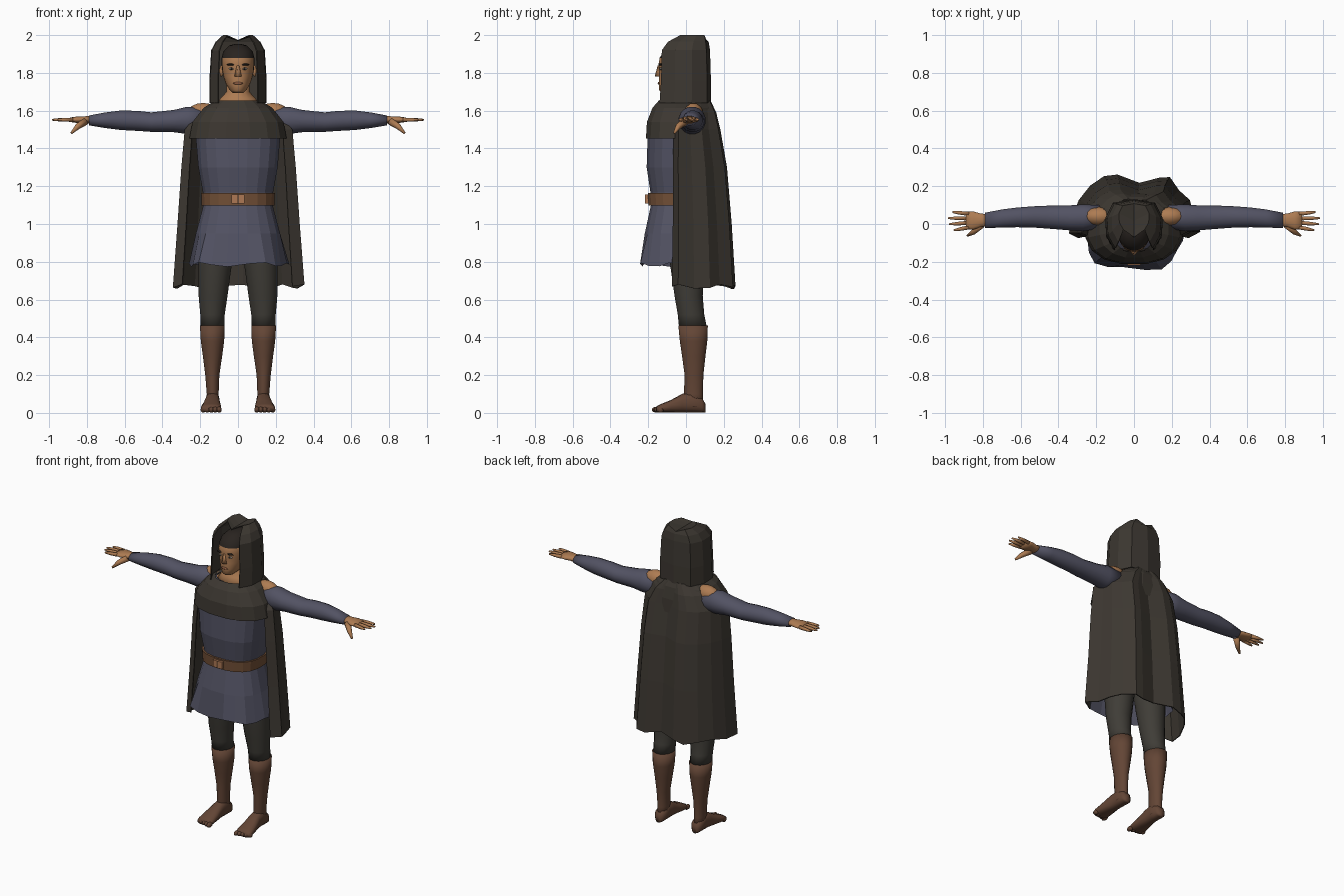
import bpy, bmesh, math
from mathutils import Vector

default = bpy.data.objects.get("Cube")
if default:
    bpy.data.objects.remove(default)


def material(name, red, green, blue):
    mat = bpy.data.materials.new(name)
    mat.use_nodes = True
    mat.diffuse_color = (red, green, blue, 1)
    shader = mat.node_tree.nodes["Principled BSDF"]
    shader.inputs["Base Color"].default_value = (red, green, blue, 1)
    shader.inputs["Roughness"].default_value = 0.9
    return mat


skin = material("skin", 0.42, 0.20, 0.085)
lip = material("lip", 0.30, 0.12, 0.06)
hair = material("dark hair", 0.022, 0.017, 0.014)
eye_white = material("eye white", 0.45, 0.40, 0.34)
cloth = material("blue grey cloth", 0.085, 0.085, 0.125)
cloak = material("dark cloak wool", 0.046, 0.039, 0.031)
hose_grey = material("hose grey", 0.050, 0.046, 0.038)
leather = material("boot leather", 0.125, 0.06, 0.036)
belt_tan = material("belt leather", 0.17, 0.08, 0.038)
bronze = material("buckle bronze", 0.42, 0.19, 0.09)


def finish(name, bm, mat, smooth=False, mirror=False, thick=0, subdivide=0):
    bmesh.ops.recalc_face_normals(bm, faces=bm.faces)
    mesh = bpy.data.meshes.new(name)
    bm.to_mesh(mesh)
    bm.free()
    mesh.materials.append(mat)
    for face in mesh.polygons:
        face.use_smooth = smooth
    obj = bpy.data.objects.new(name, mesh)
    bpy.context.collection.objects.link(obj)
    if mirror:
        mod = obj.modifiers.new("Mirror", "MIRROR")
        mod.use_clip = True
    if thick:
        obj.modifiers.new("Thickness", "SOLIDIFY").thickness = thick
    if subdivide:
        obj.modifiers.new("Smooth", "SUBSURF").levels = subdivide
        obj.modifiers["Smooth"].render_levels = subdivide
    return obj


def loft(name, rings, mat, closed=True, cap=True, **options):
    bm = bmesh.new()
    rows = [[bm.verts.new(p) for p in ring] for ring in rings]
    count = len(rows[0])
    for low, high in zip(rows, rows[1:]):
        for i in range(count if closed else count - 1):
            j = (i + 1) % count
            bm.faces.new((low[i], low[j], high[j], high[i]))
    if closed and cap:
        bm.faces.new(rows[0])
        bm.faces.new(rows[-1])
    return finish(name, bm, mat, **options)


def oval(center, u, v, sides, power=1):
    points = []
    for i in range(sides):
        a = math.tau * (i + 0.5) / sides
        c, s = math.cos(a), math.sin(a)
        c, s = (math.copysign(abs(k) ** power, k) for k in (c, s))
        points.append(Vector(center) + Vector(u) * c + Vector(v) * s)
    return points


def upright(rows, sides=16, power=1):
    """Level rings from rows of height, centre x, half width, front y, back y."""
    return [oval((x, (f + b) / 2, z), (w, 0, 0), (0, (b - f) / 2, 0), sides, power)
            for z, x, w, f, b in rows]


def tube(name, points, radii, mat, sides=8):
    points = [Vector(p) for p in points]
    axis = (points[-1] - points[0]).normalized()
    u = axis.cross(Vector((0, 0, 1))).normalized()
    v = axis.cross(u)
    rings = [oval(p, u * r, v * r, sides) for p, r in zip(points, radii)]
    return loft(name, rings, mat, smooth=True, mirror=True)


def blob(name, center, size, mat, mirror=True):
    bm = bmesh.new()
    bmesh.ops.create_uvsphere(bm, u_segments=12, v_segments=8, radius=1)
    bmesh.ops.scale(bm, vec=size, verts=bm.verts)
    bmesh.ops.translate(bm, vec=center, verts=bm.verts)
    obj = finish(name, bm, mat, smooth=True)
    if mirror:
        obj.modifiers.new("Mirror", "MIRROR")
    return obj


# Legs in hose, with boots from the knee down
loft("hose", upright([
    (0.45, 0.135, 0.063, -0.038, 0.112), (0.52, 0.135, 0.066, -0.045, 0.098),
    (0.62, 0.132, 0.078, -0.062, 0.09), (0.78, 0.122, 0.09, -0.085, 0.10),
    (0.98, 0.105, 0.104, -0.10, 0.12)]), hose_grey, smooth=True, mirror=True)
loft("boot_shaft", upright([
    (0.03, 0.134, 0.036, 0.0, 0.095), (0.10, 0.134, 0.032, -0.012, 0.09),
    (0.2, 0.136, 0.038, -0.008, 0.093), (0.3, 0.135, 0.052, -0.022, 0.104),
    (0.38, 0.135, 0.063, -0.034, 0.114), (0.462, 0.136, 0.067, -0.042, 0.117)]),
    leather, smooth=True, mirror=True)
foot_rows = [(0.103, 0.134, 0.018, 0.045), (0.085, 0.134, 0.036, 0.075),
             (0.03, 0.134, 0.037, 0.108), (-0.02, 0.136, 0.039, 0.098),
             (-0.08, 0.14, 0.049, 0.065), (-0.13, 0.142, 0.054, 0.045),
             (-0.155, 0.142, 0.05, 0.032)]
loft("foot", [oval((x, y, top / 2 + 0.003), (w, 0, 0), (0, 0, top / 2), 14, 0.8)
              for y, x, w, top in foot_rows], leather, smooth=True, mirror=True)
for i in range(5):
    blob("toe", (0.1 + 0.021 * i, -0.155 + 0.005 * i, 0.017),
         (0.014, 0.026 - 0.002 * i, 0.016), leather)

# Tunic with a folded hem
tunic_rings = upright([
    (0.785, 0, 0.262, -0.245, 0.16), (0.95, 0, 0.225, -0.22, 0.15),
    (1.1, 0, 0.185, -0.187, 0.13), (1.17, 0, 0.188, -0.19, 0.13),
    (1.3, 0, 0.212, -0.21, 0.14), (1.46, 0, 0.226, -0.205, 0.14),
    (1.58, 0, 0.2, -0.16, 0.12), (1.63, 0, 0.13, -0.1, 0.1)], 20, 0.8)
for i, point in enumerate(tunic_rings[0]):
    wave = math.cos(i * math.tau / 4)
    point.x *= 1 + 0.05 * wave
    point.y *= 1 + 0.06 * wave
    point.z += 0.012 * math.sin(i * 1.7)
loft("tunic", tunic_rings, cloth, cap=False)

# Belt and buckle
loft("belt", upright([(1.098, 0, 0.194, -0.2, 0.142), (1.165, 0, 0.197, -0.203, 0.142)],
                     20, 0.8), belt_tan, thick=0.012)
for name, x, width, mat in (("buckle", 0, 0.034, bronze), ("buckle_tongue", 0, 0.004, belt_tan)):
    bm = bmesh.new()
    bmesh.ops.create_cube(bm, size=1)
    depth = 0.02 if name == "buckle" else 0.024
    bmesh.ops.scale(bm, vec=(width * 2, depth, 0.046), verts=bm.verts)
    bmesh.ops.translate(bm, vec=(x, -0.206, 1.132), verts=bm.verts)
    finish(name, bm, mat)

# Sleeves: rows of x, front y, back y, bottom z, top z
sleeve_rows = [(0.16, -0.02, 0.1, 1.48, 1.615), (0.27, -0.04, 0.105, 1.475, 1.622),
               (0.34, -0.035, 0.1, 1.485, 1.605), (0.46, -0.025, 0.098, 1.487, 1.592),
               (0.53, -0.02, 0.095, 1.492, 1.6), (0.62, -0.018, 0.088, 1.497, 1.602),
               (0.7, -0.02, 0.078, 1.507, 1.592), (0.79, -0.022, 0.06, 1.522, 1.575)]
loft("sleeve", [oval((x, (f + b) / 2, (lo + hi) / 2), (0, (b - f) / 2, 0),
                     (0, 0, (hi - lo) / 2), 16) for x, f, b, lo, hi in sleeve_rows],
     cloth, smooth=True, mirror=True)
blob("bare_shoulder", (0.185, 0.04, 1.585), (0.085, 0.05, 0.056), skin)

# Hands
palm_rows = [(0.77, 0.02, 0.034, 0.022), (0.81, 0.02, 0.036, 0.019),
             (0.85, 0.018, 0.05, 0.018), (0.89, 0.018, 0.048, 0.012)]
loft("palm", [oval((x, y, 1.552), (0, w, 0), (0, 0, h), 12) for x, y, w, h in palm_rows],
     skin, smooth=True, mirror=True)
for i, tip in enumerate((0.955, 0.98, 0.985, 0.962)):
    start = Vector((0.875, -0.018 + 0.024 * i, 1.552))
    end = Vector((tip, -0.033 + 0.032 * i, 1.552))
    tube("finger", (start, start.lerp(end, 0.6), end), (0.012, 0.01, 0.005), skin)
tube("thumb", ((0.81, -0.005, 1.543), (0.85, -0.042, 1.515), (0.882, -0.062, 1.482)),
     (0.021, 0.015, 0.006), skin)

# Neck and head, hair chosen by position
loft("neck", upright([(1.6, 0, 0.14, -0.11, 0.09), (1.665, 0, 0.095, -0.085, 0.08),
                      (1.70, 0, 0.062, -0.06, 0.07), (1.78, 0, 0.06, -0.06, 0.06)]),
     skin, smooth=True)
head = loft("head", upright([
    (1.695, 0, 0.028, -0.13, -0.05), (1.708, 0, 0.043, -0.142, 0.0),
    (1.74, 0, 0.064, -0.145, 0.05), (1.78, 0, 0.077, -0.143, 0.075),
    (1.815, 0, 0.084, -0.14, 0.085), (1.845, 0, 0.087, -0.146, 0.09),
    (1.88, 0, 0.087, -0.14, 0.09), (1.915, 0, 0.078, -0.118, 0.08),
    (1.945, 0, 0.048, -0.075, 0.05), (1.952, 0, 0.02, -0.04, 0.02)], 28, 0.92),
    skin, smooth=True)
head.data.materials.append(hair)
for face in head.data.polygons:
    spot = face.center
    if spot.z > 1.89 or spot.y > 0 or (spot.z > 1.8 and spot.y > -0.075):
        face.material_index = 1
bm = bmesh.new()
bmesh.ops.create_cone(bm, segments=4, radius1=0.02, radius2=0.006, depth=0.06, cap_ends=True)
for v in bm.verts:
    v.co.y *= 1.0 if v.co.z < 0 else 0.6
bmesh.ops.translate(bm, vec=(0, -0.146, 1.81), verts=bm.verts)
finish("nose", bm, skin, smooth=True)
blob("eye", (0.035, -0.132, 1.822), (0.015, 0.008, 0.006), eye_white)
blob("iris", (0.035, -0.137, 1.822), (0.006, 0.005, 0.006), hair)
blob("eyebrow", (0.037, -0.136, 1.844), (0.024, 0.009, 0.006), hair)
blob("mouth", (0, -0.143, 1.745), (0.026, 0.007, 0.007), lip, mirror=False)
blob("ear", (0.088, -0.015, 1.81), (0.01, 0.018, 0.03), skin)

# Shoulder mantle
loft("mantle", upright([
    (1.452, 0, 0.262, -0.215, 0.165), (1.54, 0, 0.245, -0.21, 0.16),
    (1.615, 0, 0.185, -0.18, 0.145), (1.655, 0, 0.12, -0.145, 0.125)], 16, 0.85),
    cloak, cap=False)


def sheet(rows, columns):
    """Open rings: columns are side and depth fractions of each row's size."""
    return [[Vector((w * s, (f + b) / 2 + d * (b - f) / 2, z)) for s, d in columns]
            for z, w, f, b in rows]


# Cape hanging in folds round the back
folds = [(-0.84, -1), (-0.98, -0.85), (-0.93, -0.3), (-0.83, 0.2), (-0.66, 0.65),
         (-0.45, 0.95), (-0.25, 1), (0.08, 0.74), (0.38, 0.9), (0.54, 0.92),
         (0.68, 0.5), (0.84, 0.2), (0.9, -0.3), (1, -0.8), (0.82, -1)]
cape_rings = sheet([
    (0.668, 0.352, -0.075, 0.262), (1.0, 0.327, -0.07, 0.242), (1.3, 0.306, -0.07, 0.217),
    (1.5, 0.288, -0.065, 0.182), (1.59, 0.215, -0.02, 0.16), (1.65, 0.12, 0.02, 0.132)], folds)
for i, point in enumerate(cape_rings[0]):
    point.z += 0.013 * math.cos(i * 1.9)
loft("cape", cape_rings, cloak, closed=False, thick=0.006)

# Hood with an open front and a creased crown
half_hood = [(0.7, -1), (0.97, -0.45), (1, 0.25), (0.74, 0.85), (0, 1)]
hood_rings = sheet([
    (1.64, 0.152, -0.14, 0.132), (1.76, 0.152, -0.132, 0.132), (1.92, 0.142, -0.128, 0.127),
    (1.965, 0.118, -0.095, 0.12), (2.0, 0.08, -0.03, 0.108), (1.975, 0, -0.07, 0.07)], half_hood)
hood_rings[-2][-1].z -= 0.025
loft("hood", hood_rings, cloak, closed=False, mirror=True, thick=0.006)
